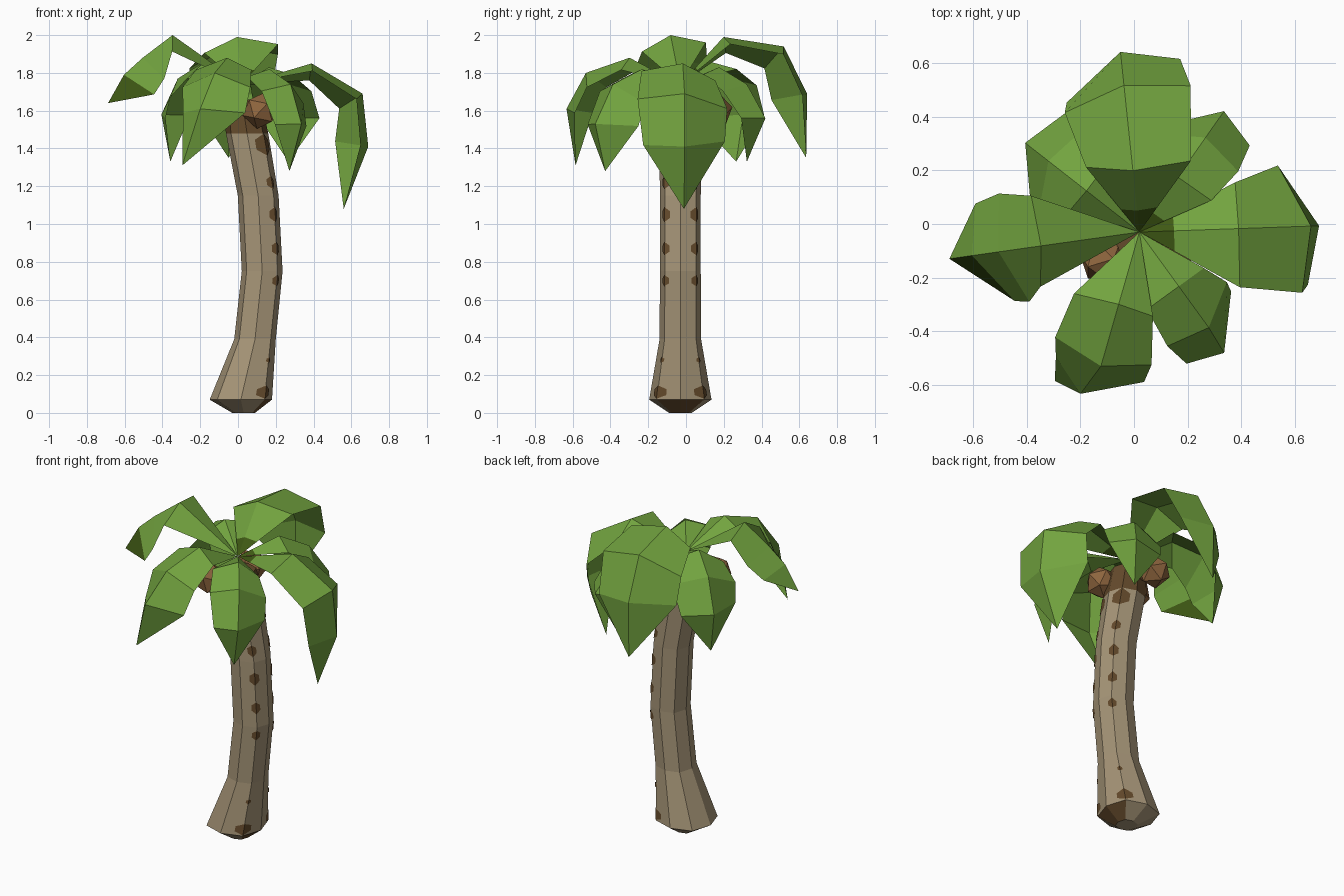
import bpy, math
from mathutils import Vector

if "Cube" in bpy.data.objects:
    bpy.data.objects.remove(bpy.data.objects["Cube"])


def material(name, rgb):
    m = bpy.data.materials.new(name)
    m.diffuse_color = (*rgb, 1)
    m.use_nodes = True
    m.node_tree.nodes["Principled BSDF"].inputs["Base Color"].default_value = m.diffuse_color
    return m


BARK = material("bark tan", (0.38, 0.30, 0.185))
SPOT = material("bark brown", (0.13, 0.07, 0.025))
NUT = material("nut brown", (0.27, 0.13, 0.048))
LEAF = material("leaf green", (0.17, 0.37, 0.05))
DARK = material("leaf dark green", (0.05, 0.10, 0.007))


def build(name, verts, faces, *mats):
    me = bpy.data.meshes.new(name)
    me.from_pydata([tuple(v) for v in verts], [], faces)
    for m in mats:
        me.materials.append(m)
    ob = bpy.data.objects.new(name, me)
    bpy.context.collection.objects.link(ob)
    return ob


# Trunk: eight-sided rings (z, centre x, radius) along a bent line
RINGS = [(0, 0.03, 0.06), (0.07, 0.015, 0.165), (0.39, 0.09, 0.11), (0.75, 0.128, 0.108),
         (1.15, 0.107, 0.108), (1.48, 0.048, 0.112), (1.66, 0.02, 0.10)]
CY = -0.03


def ring_point(cx, r, z, k):
    a = k * math.pi / 4
    r *= 1.07 if k % 2 else 1.0
    return Vector((cx + r * math.cos(a), CY + r * math.sin(a), z))


verts = [ring_point(cx, r, z, k) for z, cx, r in RINGS for k in range(8)]
faces = [(8 * i + k, 8 * i + (k + 1) % 8, 8 * i + 8 + (k + 1) % 8, 8 * i + 8 + k)
         for i in range(len(RINGS) - 1) for k in range(8)]
top = 8 * (len(RINGS) - 1)
faces += [tuple(reversed(range(8))), tuple(range(top, top + 8))]
trunk = build("trunk", verts, faces, BARK, SPOT)
for f in trunk.data.polygons:  # brown crown end and brown +x side of the foot
    if f.center.z > 1.5 or (f.center.z < 0.06 and f.normal.x > 0.3):
        f.material_index = 1


# Bark spots: thin plates folded over two trunk edges on the +x side
def on_trunk(z, k, toward=0, w=0.0):
    for (z0, x0, r0), (z1, x1, r1) in zip(RINGS, RINGS[1:]):
        if z0 <= z <= z1:
            t = (z - z0) / (z1 - z0)
            cx, r = x0 + (x1 - x0) * t, r0 + (r1 - r0) * t + 0.004
            return ring_point(cx, r, z, k).lerp(ring_point(cx, r, z, k + toward), w)


verts, faces = [], []
for k in (1, -1):
    for z, h, w in ((0.11, 0.035, 0.4), (0.28, 0.015, 0.15), (0.70, 0.03, 0.3), (0.87, 0.036, 0.32),
                    (1.05, 0.04, 0.35), (1.22, 0.035, 0.32), (1.42, 0.058, 0.6)):
        for side in (1, -1):
            n = len(verts)
            verts += [on_trunk(z - h, k), on_trunk(z - h * 0.45, k, side, w),
                      on_trunk(z + h * 0.45, k, side, w), on_trunk(z + h, k)]
            q = (n, n + 1, n + 2, n + 3)
            faces.append(q if side == 1 else q[::-1])
build("bark_spots", verts, faces, SPOT)

# Nuts: three faceted balls under the crown
for i, (x, y, z) in enumerate(((0.12, -0.14, 1.6), (-0.11, -0.13, 1.61), (-0.02, 0.15, 1.6))):
    bpy.ops.mesh.primitive_ico_sphere_add(subdivisions=1, radius=0.098, location=(x, y, z),
                                          rotation=(0.3 * i, 0.2, i))
    bpy.context.object.name = f"nut_{i + 1}"
    bpy.context.object.data.materials.append(NUT)

# Frond cross-sections: half-width and droop of the left and right edge at three rings
LEFT = [(0.15, 0.09), (0.20, 0.14), (0.19, 0.17)]
RIGHT = [(0.19, 0.04), (0.215, 0.05), (0.19, 0.05)]


# Fronds: twisted leaf with a ridge, the left half drooping more than the right
def frond(name, angle, scale, ridge, tip_shift=0.0, even=False, stain=()):
    a = math.radians(angle)
    out = Vector((math.cos(a), math.sin(a), 0))
    left = Vector((-math.sin(a), math.cos(a), 0))
    base = Vector((0.02, CY, 0))
    pts = [Vector((0, 1.74))] + [Vector(p) for p in ridge]

    def place(p, side=0.0):
        return base + out * p.x + left * side + Vector((0, 0, p.y))

    rows = []
    for i in (1, 2, 3):
        (wl, dl), (wr, dr) = LEFT[i - 1], RIGHT[i - 1]
        if even:
            dl = dr = (dl + dr) / 2
        t = (pts[i + 1] - pts[i - 1]).normalized()
        inward = Vector((t.y, -t.x))
        rows.append([place(pts[i] + inward * dl, wl * scale),
                     place(pts[i], tip_shift * (i == 3) * 0.3),
                     place(pts[i] + inward * dr, -wr * scale)])
    root = place(pts[0])
    rows.insert(0, [root.lerp(p, 0.35) for p in rows[0]])
    verts = [root] + [v for r in rows for v in r] + [place(pts[4], tip_shift)]
    faces = [(0, 2, 1), (0, 3, 2)]
    for r in range(3):
        for j in (1, 2):
            n = 3 * r + j
            faces.append((n, n + 1, n + 4, n + 3))
    faces += [(10, 11, 13), (11, 12, 13)]
    ob = build(name, verts, faces, LEAF, DARK)
    for f in stain:  # dark root faces (0, 1) or tip face (8)
        ob.data.polygons[f].material_index = 1


frond("frond_back", 96, 1.15, [(0.23, 1.99), (0.55, 1.94), (0.675, 1.69), (0.67, 1.35)], stain=(0, 1))
frond("frond_right", 2, 1.15, [(0.37, 1.85), (0.64, 1.69), (0.67, 1.41), (0.54, 1.08)], stain=(0, 1))
frond("frond_back_right", 55, 0.8, [(0.25, 1.83), (0.43, 1.74), (0.55, 1.56), (0.43, 1.33)], stain=(0, 1))
frond("frond_back_left", 142, 0.95, [(0.25, 1.86), (0.43, 1.77), (0.54, 1.58), (0.48, 1.33)])
frond("frond_left", 188, 1.0, [(0.37, 2.0), (0.53, 1.88), (0.63, 1.79), (0.715, 1.64)], stain=(8,))
frond("frond_front_left", 254, 0.9, [(0.28, 1.88), (0.52, 1.80), (0.64, 1.61), (0.62, 1.31)], -0.15,
      even=True)
frond("frond_front_right", 306, 0.77, [(0.25, 1.82), (0.44, 1.74), (0.55, 1.53), (0.47, 1.28)], -0.03)
